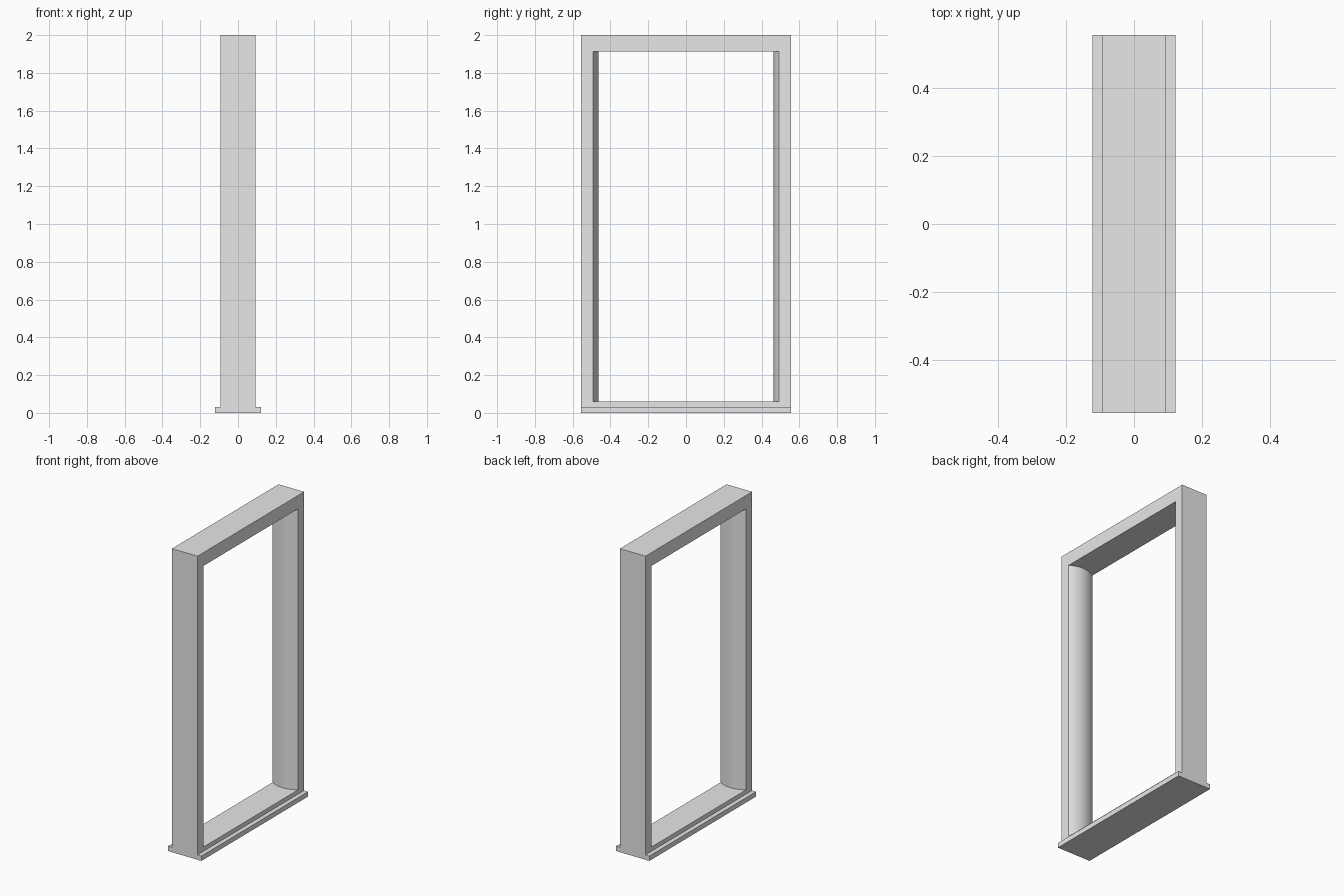
import bpy
import bmesh
import math

cube = bpy.data.objects.get("Cube")
if cube:
    bpy.data.objects.remove(cube, do_unlink=True)

# Overall sizes
DEPTH = 0.093        # half depth of the frame
SILL_DEPTH = 0.122   # half depth of the sill
OUTER, INNER = 0.555, 0.493
SILL_TOP, OPEN_LOW, OPEN_HIGH, TOP = 0.032, 0.06, 1.912, 2.0
BULGE = 0.029        # rise of the rounded jamb lining

grey = bpy.data.materials.new("light grey")
grey.use_nodes = True
grey.diffuse_color = (0.8, 0.8, 0.8, 1)
grey.node_tree.nodes["Principled BSDF"].inputs["Base Color"].default_value = (0.8, 0.8, 0.8, 1)


def finish(name, bm):
    bmesh.ops.recalc_face_normals(bm, faces=bm.faces)
    mesh = bpy.data.meshes.new(name)
    bm.to_mesh(mesh)
    bm.free()
    mesh.materials.append(grey)
    obj = bpy.data.objects.new(name, mesh)
    bpy.context.collection.objects.link(obj)
    return obj


def rectangle(bm, x, half_width, low, high):
    corners = [(-half_width, low), (half_width, low), (half_width, high), (-half_width, high)]
    return [bm.verts.new((x, y, z)) for y, z in corners]


def prism(name, outline, low, high):
    """Upright solid from a plan outline."""
    bm = bmesh.new()
    base = bm.faces.new([bm.verts.new((x, y, low)) for x, y in outline])
    top = bmesh.ops.extrude_face_region(bm, geom=[base])["geom"]
    verts = [v for v in top if isinstance(v, bmesh.types.BMVert)]
    bmesh.ops.translate(bm, vec=(0, 0, high - low), verts=verts)
    return finish(name, bm)


# Rectangular frame with its opening
bm = bmesh.new()
loops = [rectangle(bm, x, *size)
         for x, size in ((DEPTH, (OUTER, SILL_TOP, TOP)),
                         (DEPTH, (INNER, OPEN_LOW, OPEN_HIGH)),
                         (-DEPTH, (INNER, OPEN_LOW, OPEN_HIGH)),
                         (-DEPTH, (OUTER, SILL_TOP, TOP)))]
for a, b in zip(loops, loops[1:] + loops[:1]):
    for i in range(4):
        j = (i + 1) % 4
        bm.faces.new((a[i], a[j], b[j], b[i]))
finish("door_frame", bm)

# Projecting sill
prism("sill", [(-SILL_DEPTH, -OUTER), (SILL_DEPTH, -OUTER),
               (SILL_DEPTH, OUTER), (-SILL_DEPTH, OUTER)], 0, SILL_TOP)

# Rounded linings on both jambs
radius = (DEPTH ** 2 + BULGE ** 2) / (2 * BULGE)
sweep = math.asin(DEPTH / radius)
STEPS = 24
for side, name in ((-1, "front_jamb_lining"), (1, "back_jamb_lining")):
    arc = []
    for i in range(STEPS + 1):
        angle = sweep * (2 * i / STEPS - 1)
        rise = radius * (math.cos(angle) - math.cos(sweep))
        arc.append((radius * math.sin(angle), side * (INNER - rise)))
    lining = prism(name, arc, OPEN_LOW, OPEN_HIGH)
    bpy.ops.object.select_all(action="DESELECT")
    lining.select_set(True)
    bpy.context.view_layer.objects.active = lining
    bpy.ops.object.shade_smooth_by_angle(angle=math.radians(30))
